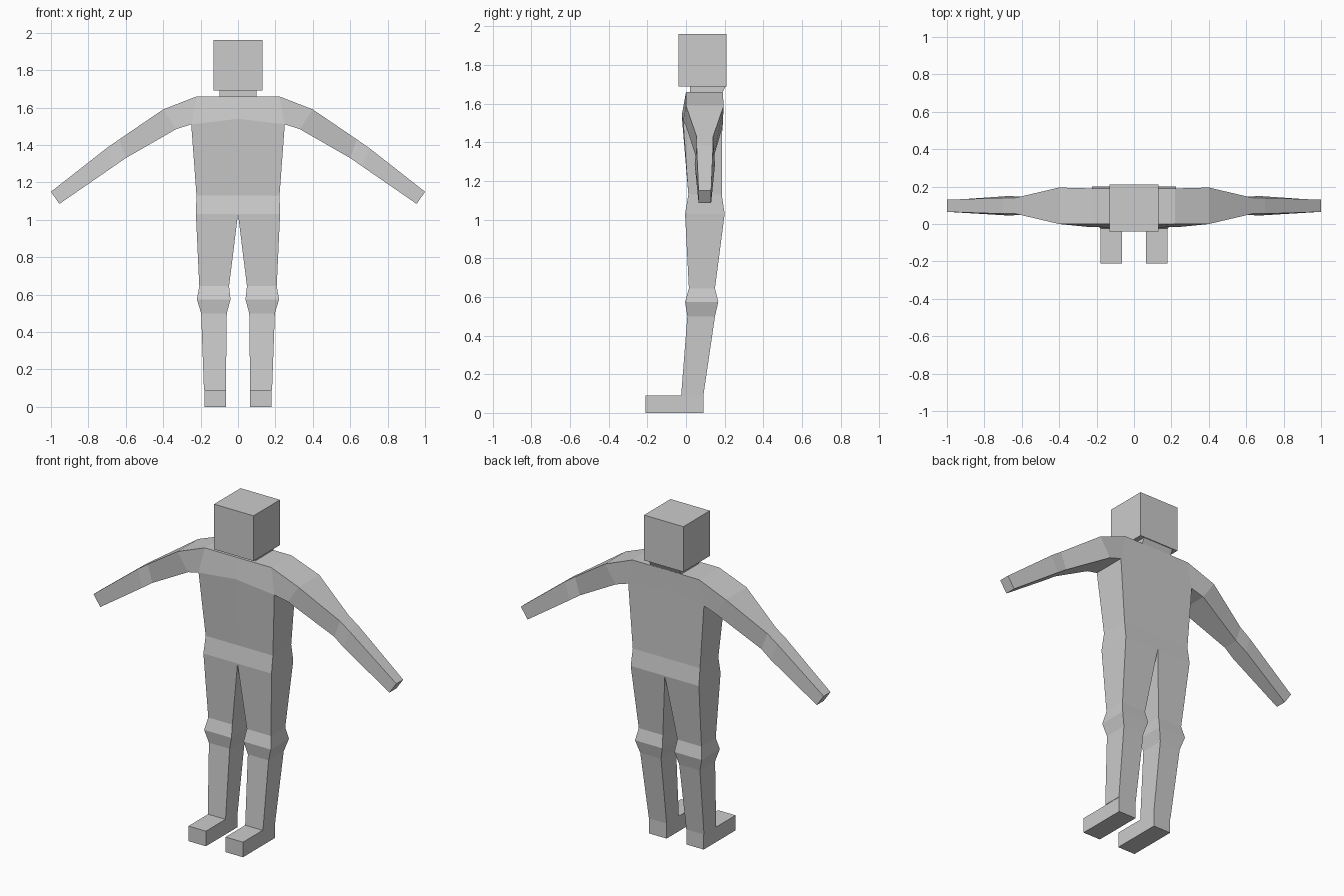
import bpy
import bmesh

cube = bpy.data.objects.get("Cube")
if cube:
    bpy.data.objects.remove(cube, do_unlink=True)

grey = bpy.data.materials.new("light grey")
grey.use_nodes = True
grey.diffuse_color = (0.6, 0.6, 0.6, 1)
grey.node_tree.nodes["Principled BSDF"].inputs["Base Color"].default_value = (0.6, 0.6, 0.6, 1)


def loft(name, rings, mirror=False, cap_start=True, cap_end=True):
    """Skin a list of equal-length point rings into a flat-shaded part."""
    bm = bmesh.new()
    loops = [[bm.verts.new(p) for p in ring] for ring in rings]
    n = len(loops[0])
    for a, b in zip(loops, loops[1:]):
        for i in range(n):
            j = (i + 1) % n
            bm.faces.new((a[i], a[j], b[j], b[i]))
    if cap_start:
        bm.faces.new(loops[0][::-1])
    if cap_end:
        bm.faces.new(loops[-1])
    bmesh.ops.recalc_face_normals(bm, faces=bm.faces)
    mesh = bpy.data.meshes.new(name)
    bm.to_mesh(mesh)
    bm.free()
    mesh.materials.append(grey)
    ob = bpy.data.objects.new(name, mesh)
    bpy.context.collection.objects.link(ob)
    if mirror:
        ob.modifiers.new("mirror", 'MIRROR').use_clip = False
    return ob


def level(x0, x1, y0, y1, z):
    """Horizontal rectangular ring."""
    return [(x0, y0, z), (x1, y0, z), (x1, y1, z), (x0, y1, z)]


def body_ring(hw, y0, y1, z, mid_y=None, mid_z=None):
    """Torso ring with a centre point on the front and back."""
    my = y0 if mid_y is None else mid_y
    mz = z if mid_z is None else mid_z
    return [(-hw, y0, z), (0, my, mz), (hw, y0, z),
            (hw, y1, z), (0, y1, mz), (-hw, y1, z)]


def arm_ring(top, bottom, y_top, y_bottom):
    """Slanted arm ring from (x, z) top and bottom corners."""
    return [(top[0], y_top[0], top[1]), (top[0], y_top[1], top[1]),
            (bottom[0], y_bottom[1], bottom[1]), (bottom[0], y_bottom[0], bottom[1])]


# Head and neck
loft("head", [level(-0.13, 0.13, -0.04, 0.21, z) for z in (1.69, 1.96)])
loft("neck", [level(-0.10, 0.10, 0.02, 0.187, 1.655),
              level(-0.10, 0.10, 0.02, 0.205, 1.69)])

# Torso, from hips to shoulders
loft("torso", [
    body_ring(0.225, -0.005, 0.20, 1.03),
    body_ring(0.222, 0.012, 0.185, 1.13),
    body_ring(0.25, -0.015, 0.188, 1.51, -0.022, 1.54),
    body_ring(0.22, 0.0, 0.19, 1.66),
], cap_start=False)

# Arms
loft("arms", [
    arm_ring((0.22, 1.66), (0.25, 1.51), (0.0, 0.19), (-0.015, 0.188)),
    arm_ring((0.40, 1.59), (0.33, 1.485), (0.0, 0.195), (0.0, 0.19)),
    arm_ring((0.635, 1.43), (0.60, 1.33), (0.055, 0.14), (0.05, 0.145)),
    arm_ring((0.70, 1.385), (0.665, 1.285), (0.055, 0.14), (0.045, 0.15)),
    arm_ring((1.0, 1.15), (0.955, 1.085), (0.065, 0.13), (0.065, 0.13)),
], mirror=True, cap_start=False)

# Legs, from hip to ankle
loft("legs", [
    level(0.0, 0.225, -0.005, 0.20, 1.03),
    level(0.048, 0.207, 0.015, 0.15, 0.645),
    level(0.04, 0.22, -0.005, 0.167, 0.575),
    level(0.06, 0.197, 0.007, 0.15, 0.50),
    level(0.065, 0.182, -0.025, 0.09, 0.09),
], mirror=True, cap_start=False, cap_end=False)

# Feet
loft("feet", [level(0.065, 0.18, -0.21, 0.09, z) for z in (0, 0.09)], mirror=True)
